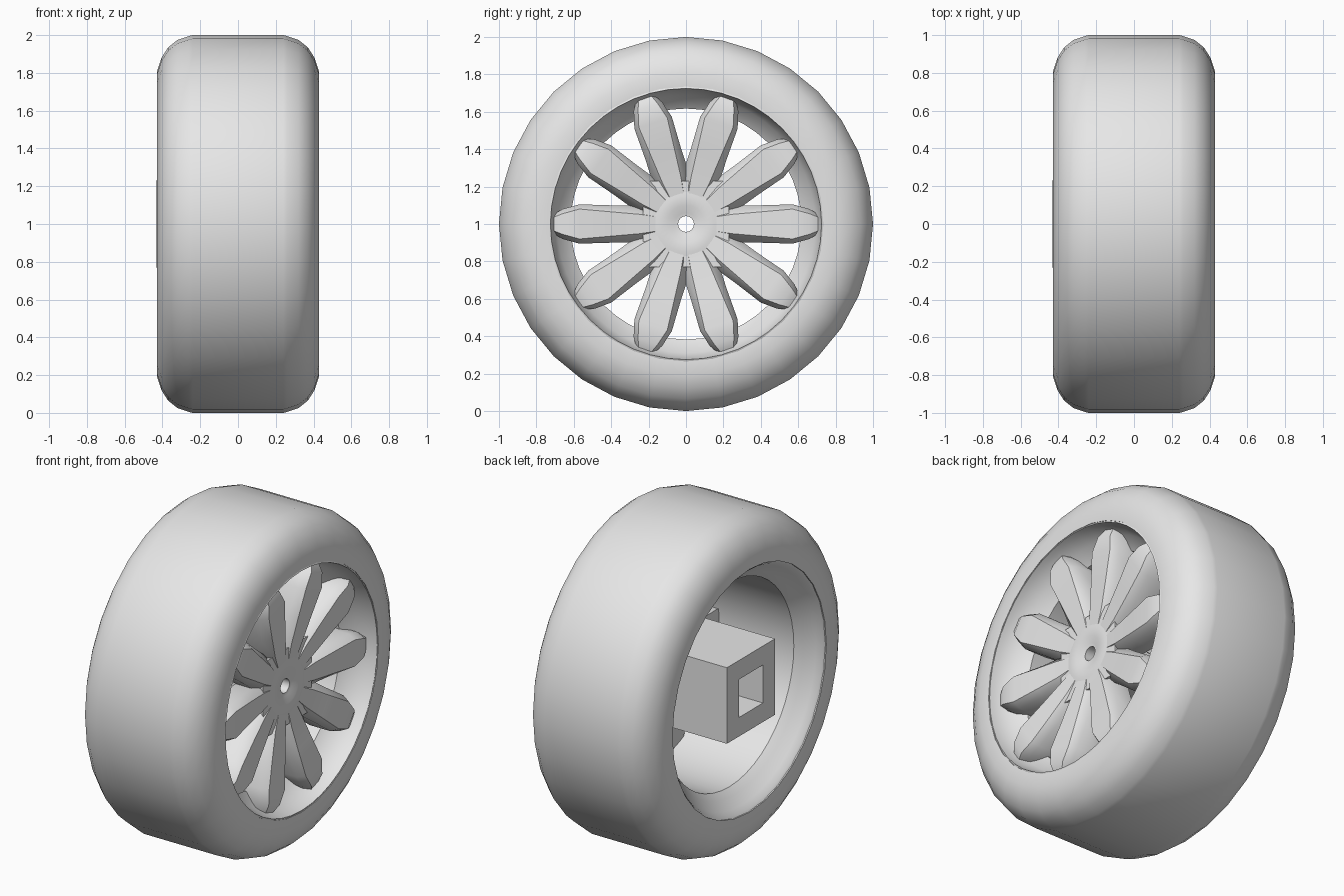
import bpy, bmesh, math
from mathutils import Matrix, Vector

if "Cube" in bpy.data.objects:
    bpy.data.objects.remove(bpy.data.objects["Cube"], do_unlink=True)

grey = bpy.data.materials.new("light_grey")
grey.use_nodes = True
colour = (0.8, 0.8, 0.8, 1)
grey.diffuse_color = colour
grey.node_tree.nodes["Principled BSDF"].inputs["Base Color"].default_value = colour

AXLE = Vector((0, 0, 1))


def finish(name, bm, angle=40):
    """Turn a bmesh into a grey object centred on the axle."""
    bmesh.ops.recalc_face_normals(bm, faces=bm.faces)
    mesh = bpy.data.meshes.new(name)
    bm.to_mesh(mesh)
    bm.free()
    mesh.materials.append(grey)
    obj = bpy.data.objects.new(name, mesh)
    obj.location = AXLE
    bpy.context.collection.objects.link(obj)
    bpy.ops.object.select_all(action="DESELECT")
    obj.select_set(True)
    bpy.context.view_layer.objects.active = obj
    if angle:
        bpy.ops.object.shade_smooth_by_angle(angle=math.radians(angle))
    return obj


def bridge(bm, rings, wrap):
    """Join successive closed rings of vertices with quads."""
    n = len(rings[0])
    pairs = list(zip(rings, rings[1:])) + ([(rings[-1], rings[0])] if wrap else [])
    for a, b in pairs:
        for i in range(n):
            j = (i + 1) % n
            bm.faces.new((a[i], a[j], b[j], b[i]))
    if not wrap:
        bm.faces.new(rings[0])
        bm.faces.new(rings[-1])


def lathe(name, profile, steps=32, angle=40):
    """Spin a closed (x, radius) profile about the axle."""
    bm = bmesh.new()
    rings = []
    for i in range(steps):
        t = math.tau * i / steps
        rings.append([bm.verts.new((x, r * math.cos(t), r * math.sin(t)))
                      for x, r in profile])
    bridge(bm, rings, True)
    return finish(name, bm, angle)


# Tyre: half section mirrored across the middle
half = [(0.425, 0.735), (0.428, 0.81), (0.405, 0.88), (0.37, 0.935),
        (0.32, 0.975), (0.26, 0.995), (0.24, 1.0)]
lathe("tyre", half + [(-x, r) for x, r in reversed(half)])

# Rim: lip, stepped front slope, barrel and rear flare
lathe("rim", [(0.42, 0.737), (0.425, 0.725), (0.40, 0.72), (0.31, 0.69),
              (0.25, 0.617), (-0.29, 0.617), (-0.33, 0.65), (-0.38, 0.70),
              (-0.41, 0.72), (-0.42, 0.737)], 48, 35)

# Spokes: lofted bevelled bars with tapered tips
# station: radius, front half width, base half width, front x, base x
STATIONS = [(0.10, 0.03, 0.04, 0.325, 0.20),
            (0.25, 0.052, 0.10, 0.34, 0.20),
            (0.40, 0.065, 0.10, 0.36, 0.20),
            (0.57, 0.080, 0.105, 0.385, 0.20),
            (0.66, 0.055, 0.08, 0.385, 0.22),
            (0.71, 0.035, 0.05, 0.36, 0.24)]
bm = bmesh.new()
for k in range(10):
    spin = Matrix.Rotation(k * math.tau / 10, 3, "X")
    rings = []
    for r, front, base, xf, xb in STATIONS:
        side = [(xf, front), (xf - 0.045, base), (xb, base)]
        section = side + [(x, -w) for x, w in reversed(side)]
        rings.append([bm.verts.new(spin @ Vector((x, r, w))) for x, w in section])
    bridge(bm, rings, False)
finish("spokes", bm, 35)

# Hub cap: dished disc with a round centre bore
lathe("hub_cap", [(0.22, 0.042), (0.315, 0.042), (0.318, 0.06), (0.332, 0.10),
                  (0.334, 0.15), (0.325, 0.20), (0.22, 0.20)], 32, 40)


# Mounting block: square sleeve, open at the rear, bored through the front
def square(bm, x, h):
    return [bm.verts.new((x, y * h, z * h))
            for y, z in ((-1, -1), (1, -1), (1, 1), (-1, 1))]


bm = bmesh.new()
bridge(bm, [square(bm, x, h) for x, h in
            ((-0.435, 0.115), (-0.435, 0.23), (0.33, 0.23), (0.33, 0.115))], True)
finish("mounting_block", bm, 0)

# Wheel bolts: five domed pins between the spokes
bm = bmesh.new()
for k in range(5):
    t = math.radians(-90 + 72 * k)
    centre = Vector((0.0, 0.275 * math.cos(t), 0.275 * math.sin(t)))
    rings = []
    for x, r in ((0.12, 0.04), (0.26, 0.04), (0.285, 0.03), (0.295, 0.012)):
        rings.append([bm.verts.new(centre + Vector((x, r * math.cos(a), r * math.sin(a))))
                      for a in (math.tau * i / 12 for i in range(12))])
    bridge(bm, rings, False)
finish("wheel_bolts", bm, 50)
